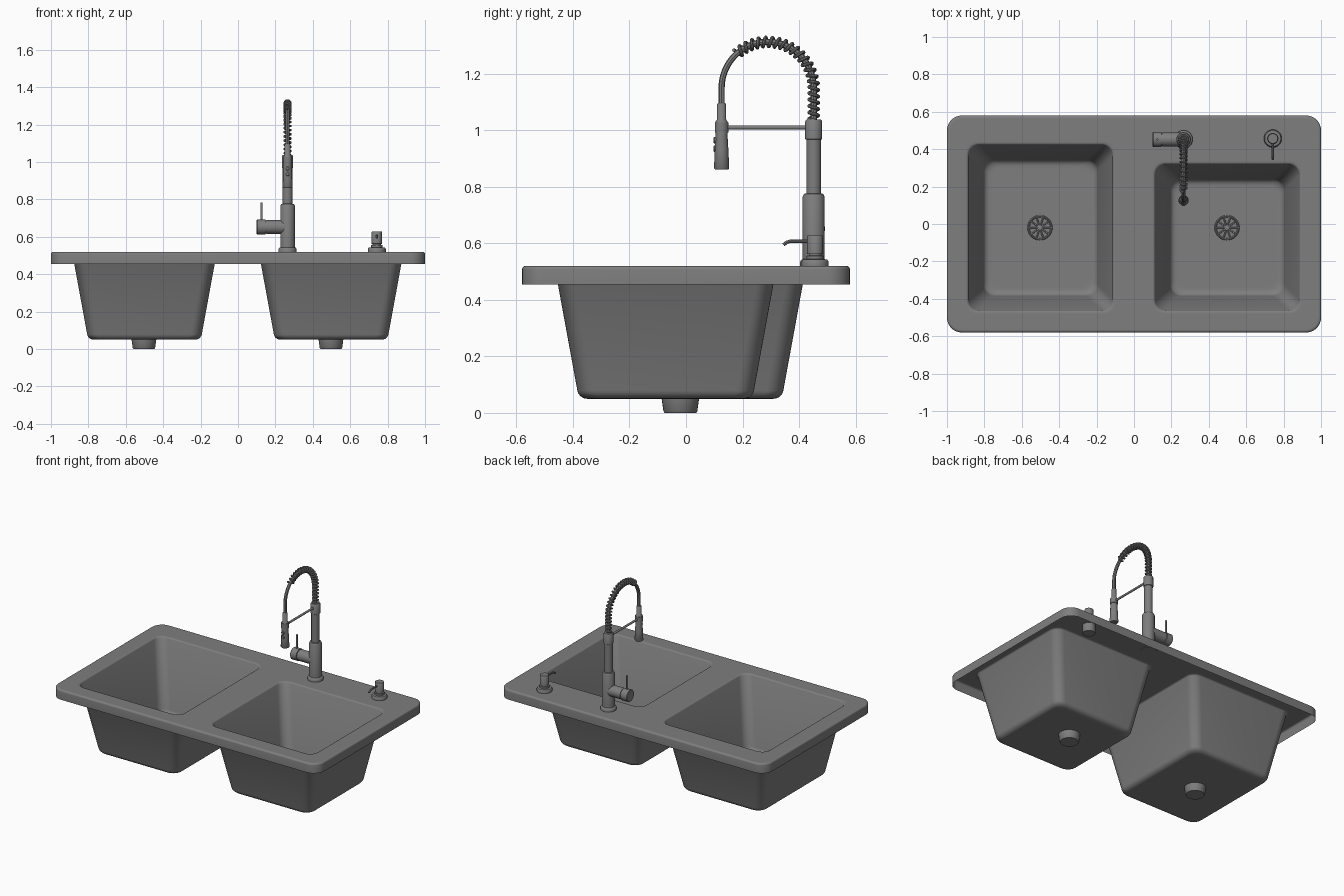
import bpy, bmesh
from math import sin, cos, pi, radians
from mathutils import Vector

cube = bpy.data.objects.get("Cube")
if cube:
    bpy.data.objects.remove(cube, do_unlink=True)

GREY = (0.21, 0.21, 0.21, 1)
mat = bpy.data.materials.new("mid grey")
mat.use_nodes = True
mat.diffuse_color = GREY
mat.node_tree.nodes["Principled BSDF"].inputs["Base Color"].default_value = GREY

DECK = 0.52
SKIRT = 0.455
FLOOR = 0.05


def finish(obj):
    obj.data.materials.clear()
    obj.data.materials.append(mat)
    bpy.ops.object.select_all(action="DESELECT")
    obj.select_set(True)
    bpy.context.view_layer.objects.active = obj
    bpy.ops.object.shade_smooth_by_angle(angle=radians(40))
    return obj


def to_object(bm, name):
    mesh = bpy.data.meshes.new(name)
    bm.to_mesh(mesh)
    bm.free()
    obj = bpy.data.objects.new(name, mesh)
    bpy.context.collection.objects.link(obj)
    return finish(obj)


def loft(bm, rings):
    """Skin a list of point loops and return the loops of vertices."""
    loops = [[bm.verts.new(p) for p in ring] for ring in rings]
    for low, high in zip(loops, loops[1:]):
        n = len(low)
        for i in range(n):
            j = (i + 1) % n
            bm.faces.new((low[i], low[j], high[j], high[i]))
    return loops


def lathe(name, profile, origin, direction=(0, 0, 1), sides=32):
    """Turn (radius, distance) pairs around an axis, with closed ends."""
    turn = Vector(direction).to_track_quat("Z", "Y")
    rings = [[Vector(origin) + turn @ Vector((r * cos(2 * pi * i / sides),
                                             r * sin(2 * pi * i / sides), d))
              for i in range(sides)] for r, d in profile]
    bm = bmesh.new()
    loops = loft(bm, rings)
    bm.faces.new(loops[0])
    bm.faces.new(loops[-1])
    bmesh.ops.recalc_face_normals(bm, faces=bm.faces)
    return to_object(bm, name)


def rod(name, start, end, r):
    axis = Vector(end) - Vector(start)
    return lathe(name, [(r, 0), (r, axis.length)], start, axis, 16)


def tube(name, points, r):
    """Round wire through a list of points."""
    curve = bpy.data.curves.new(name, "CURVE")
    curve.dimensions = "3D"
    curve.bevel_depth = r
    curve.bevel_resolution = 2
    curve.use_fill_caps = True
    spline = curve.splines.new("POLY")
    spline.points.add(len(points) - 1)
    for point, co in zip(spline.points, points):
        point.co = (*co, 1)
    obj = bpy.data.objects.new(name, curve)
    bpy.context.collection.objects.link(obj)
    bpy.ops.object.select_all(action="DESELECT")
    obj.select_set(True)
    bpy.context.view_layer.objects.active = obj
    bpy.ops.object.convert(target="MESH")
    return finish(bpy.context.view_layer.objects.active)


def rounded(cx, cy, hx, hy, r, z, steps=8):
    """Rounded rectangle loop."""
    points = []
    for k, (sx, sy) in enumerate(((1, 1), (-1, 1), (-1, -1), (1, -1))):
        for i in range(steps + 1):
            a = (k + i / steps) * pi / 2
            points.append((cx + sx * (hx - r) + r * cos(a),
                           cy + sy * (hy - r) + r * sin(a), z))
    return points


# Sink shell: skirt, deck with two openings, and two tapered bowls
bm = bmesh.new()
quarter = [radians(22.5 * k) for k in range(5)]
edge = 0.012
outer = [(0, SKIRT)]
outer += [(edge * (1 - cos(a)), DECK - edge + edge * sin(a)) for a in quarter]
outer.append((0.02, DECK))
deck_loops = [loft(bm, [rounded(0, 0, 1 - i, 0.58 - i, 0.08 - i, z)
                        for i, z in outer])[-1]]

bowl = [(-0.008, DECK)]
bowl += [(edge * sin(a), DECK - edge * (1 - cos(a))) for a in quarter[:4]]
bowl += [(0.09 + 0.035 * (1 - cos(a)), FLOOR + 0.035 * (1 - sin(a)))
         for a in [radians(10 + 16 * k) for k in range(6)]]
bowl.append((0.14, FLOOR))
for cx, cy, hx, hy in ((-0.5, -0.02, 0.397, 0.455), (0.498, -0.072, 0.397, 0.403)):
    loops = loft(bm, [rounded(cx, cy, hx - i, hy - i, 0.06, z) for i, z in bowl])
    bm.faces.new(loops[-1])
    deck_loops.append(loops[0])

rim_edges = [bm.edges.get((a, b)) for loop in deck_loops
             for a, b in zip(loop, loop[1:] + loop[:1])]
filled = bmesh.ops.triangle_fill(bm, use_beauty=True, edges=rim_edges, normal=(0, 0, 1))
bmesh.ops.recalc_face_normals(bm, faces=bm.faces)
deck_face = next(f for f in filled["geom"] if isinstance(f, bmesh.types.BMFace))
if deck_face.normal.z < 0:
    bmesh.ops.reverse_faces(bm, faces=bm.faces)
to_object(bm, "sink_shell")

# Drains: tail piece below, slotted strainer above
for side, x in (("right", -0.503), ("left", 0.497)):
    y = -0.02
    lathe(side + "_drain_tail", [(0.056, 0), (0.06, 0.006), (0.066, FLOOR - 0.001)], (x, y, 0))
    lathe(side + "_strainer_plate", [(0.06, 0), (0.06, 0.002)], (x, y, FLOOR))
    lathe(side + "_strainer_hub", [(0.014, 0), (0.014, 0.006), (0.01, 0.008)], (x, y, FLOOR))
    ring = [(x + 0.061 * cos(2 * pi * i / 32), y + 0.061 * sin(2 * pi * i / 32), FLOOR + 0.002)
            for i in range(33)]
    tube(side + "_strainer_ring", ring, 0.006)
    for k in range(10):
        a = 2 * pi * k / 10
        tip = (x + 0.057 * cos(a), y + 0.057 * sin(a), FLOOR + 0.002)
        rod(f"{side}_strainer_rib_{k}", (x, y, FLOOR + 0.002), tip, 0.004)

# Tap column
TX, TY = 0.265, 0.452
lathe("tap_column", [(0.049, -0.003), (0.049, 0.014), (0.044, 0.022), (0.039, 0.024),
                     (0.039, 0.245), (0.034, 0.255), (0.026, 0.257), (0.026, 0.447),
                     (0.03, 0.449), (0.03, 0.512), (0.026, 0.518)], (TX, TY, DECK))

# Mixer valve and lever
lathe("mixer_valve", [(0.037, 0), (0.037, 0.112), (0.034, 0.113), (0.034, 0.117),
                      (0.04, 0.118), (0.04, 0.162), (0.037, 0.165)],
      (TX, TY, 0.652), (-1, 0, 0))
rod("mixer_lever", (0.125, TY, 0.68), (0.125, TY, 0.783), 0.006)

# Arched hose and its spring
RADIUS, BASE, SPRING_Z = 0.163, 1.03, 1.15
RISE = SPRING_Z - BASE


def arch(s):
    """Point and outward normal at distance s along the hose."""
    if s < RISE:
        return Vector((TX, TY, BASE + s)), Vector((0, 1, 0))
    a = min((s - RISE) / RADIUS, pi)
    out = Vector((0, cos(a), sin(a)))
    drop = max(s - RISE - pi * RADIUS, 0)
    return Vector((TX, TY - RADIUS, SPRING_Z - drop)) + RADIUS * out, out


total = RISE + pi * RADIUS + 0.07
tube("hose", [arch(total * i / 60)[0] for i in range(61)], 0.011)

COILS, STEPS = 22, 14
spring_length = RISE + RADIUS * radians(132)
helix = []
for i in range(COILS * STEPS + 1):
    centre, out = arch(spring_length * i / (COILS * STEPS))
    a = 2 * pi * i / STEPS
    helix.append(centre + 0.017 * (out * cos(a) + Vector((1, 0, 0)) * sin(a)))
tube("hose_spring", helix, 0.0058)

# Spray head with holder arm
HY = TY - 2 * RADIUS
lathe("spray_head", [(0.024, 0), (0.027, 0.004), (0.024, 0.07), (0.021, 0.12),
                     (0.021, 0.17), (0.016, 0.176), (0.016, 0.23), (0.012, 0.235)],
      (TX, HY, 0.862))
lathe("holder_ring", [(0.024, 0), (0.024, 0.036)], (TX, HY, 0.992))
rod("holder_arm", (TX, HY + 0.015, 1.01), (TX, TY - 0.02, 1.01), 0.007)
for k, z in enumerate((0.935, 0.965)):
    lathe(f"spray_button_{k}", [(0.011, 0), (0.011, 0.026), (0.008, 0.029)],
          (TX, HY, z), (0, -1, 0), 16)

# Soap dispenser
SX, SY = 0.742, 0.457
lathe("soap_dispenser", [(0.048, 0), (0.048, 0.016), (0.043, 0.022), (0.03, 0.024),
                         (0.03, 0.036), (0.022, 0.037), (0.022, 0.042), (0.028, 0.043),
                         (0.028, 0.105), (0.026, 0.108)], (SX, SY, DECK))
tube("soap_spout", [(SX, SY, 0.608), (SX, SY - 0.085, 0.608),
                    (SX, SY - 0.1, 0.604), (SX, SY - 0.112, 0.595)], 0.006)
lathe("soap_nut", [(0.038, 0), (0.04, 0.003), (0.04, 0.055)], (SX, SY, 0.462))
